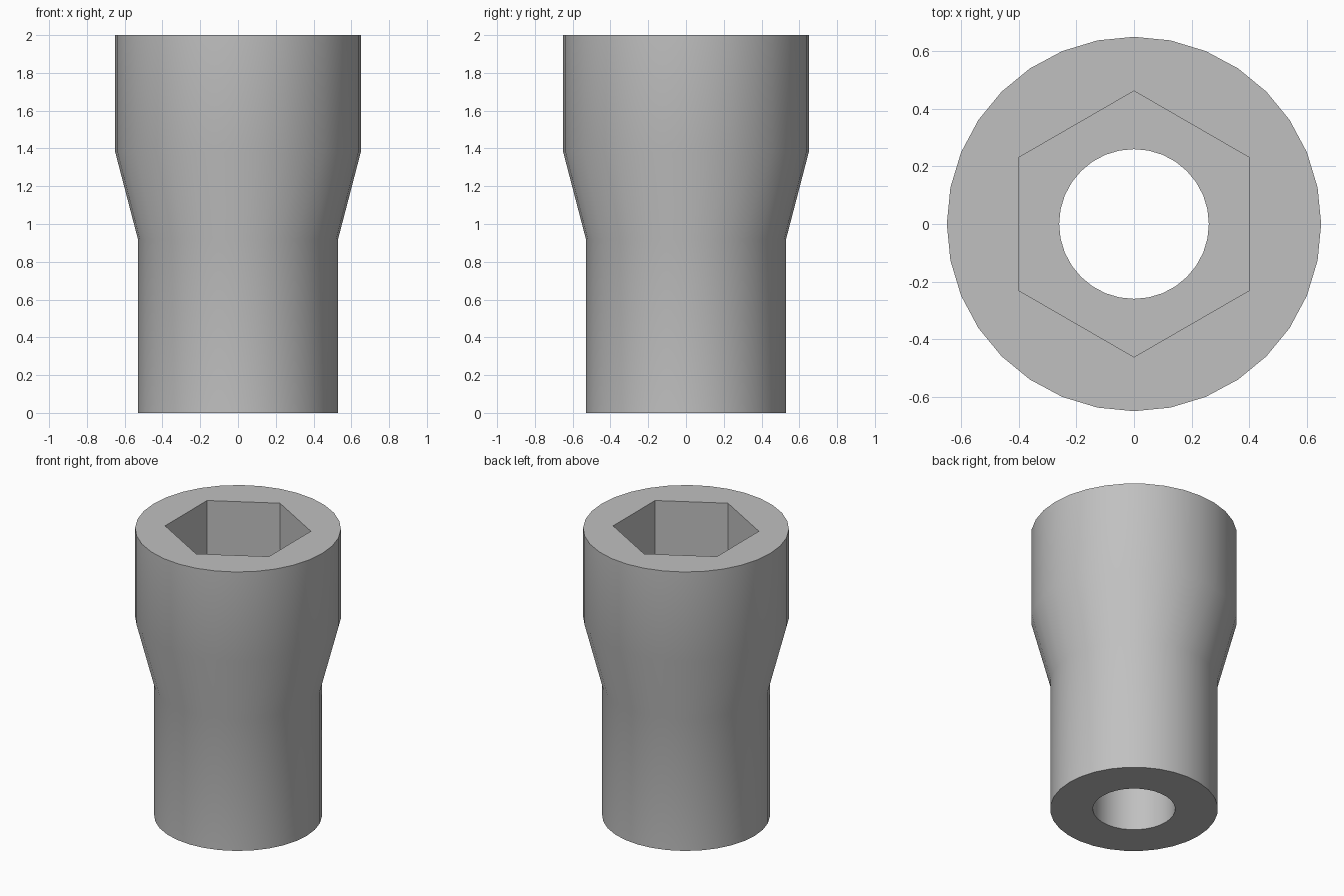
import bpy, bmesh, math

if "Cube" in bpy.data.objects:
    bpy.data.objects.remove(bpy.data.objects["Cube"])

SIDES = 32
HEX_RADIUS = 0.4 / math.cos(math.pi / 6)
BORE_RADIUS = 0.26
POCKET_FLOOR = 1.38

# Material
steel = bpy.data.materials.new("steel grey")
steel.use_nodes = True
colour = (0.53, 0.53, 0.53, 1)
steel.diffuse_color = colour
steel.node_tree.nodes["Principled BSDF"].inputs["Base Color"].default_value = colour

bm = bmesh.new()


def ring(radius, z, sides=SIDES, turn=0.0):
    """Closed loop of edges lying flat at height z."""
    verts = []
    for i in range(sides):
        a = turn + math.tau * i / sides
        verts.append(bm.verts.new((radius * math.cos(a), radius * math.sin(a), z)))
    return verts, [bm.edges.new((verts[i], verts[(i + 1) % sides])) for i in range(sides)]


def wall(lower, upper):
    """Quads between two rings with equal side counts."""
    a, b = lower[0], upper[0]
    for i in range(len(a)):
        j = (i + 1) % len(a)
        bm.faces.new((a[i], a[j], b[j], b[i]))


def flat_cap(outer, inner):
    """Flat face between two rings of any side counts."""
    bmesh.ops.triangle_fill(bm, edges=outer[1] + inner[1], use_beauty=True)


# Outer shell: slim shank, flare, wide head
shell = [ring(r, z) for r, z in ((0.53, 0), (0.53, 0.92), (0.65, 1.38), (0.65, 2))]
for lower, upper in zip(shell, shell[1:]):
    wall(lower, upper)

# Hexagonal pocket
hex_floor, hex_rim = [ring(HEX_RADIUS, z, 6, math.pi / 6) for z in (POCKET_FLOOR, 2)]
wall(hex_floor, hex_rim)

# Round bore through the shank
bore_bottom, bore_top = [ring(BORE_RADIUS, z) for z in (0, POCKET_FLOOR)]
wall(bore_bottom, bore_top)

# Flat rims and pocket floor
flat_cap(shell[-1], hex_rim)
flat_cap(hex_floor, bore_top)
flat_cap(shell[0], bore_bottom)

bmesh.ops.recalc_face_normals(bm, faces=bm.faces)
mesh = bpy.data.meshes.new("hex_socket")
bm.to_mesh(mesh)
bm.free()
mesh.materials.append(steel)

socket = bpy.data.objects.new("hex_socket", mesh)
bpy.context.collection.objects.link(socket)
bpy.ops.object.select_all(action='DESELECT')
socket.select_set(True)
bpy.context.view_layer.objects.active = socket
bpy.ops.object.shade_smooth_by_angle(angle=math.radians(30))
